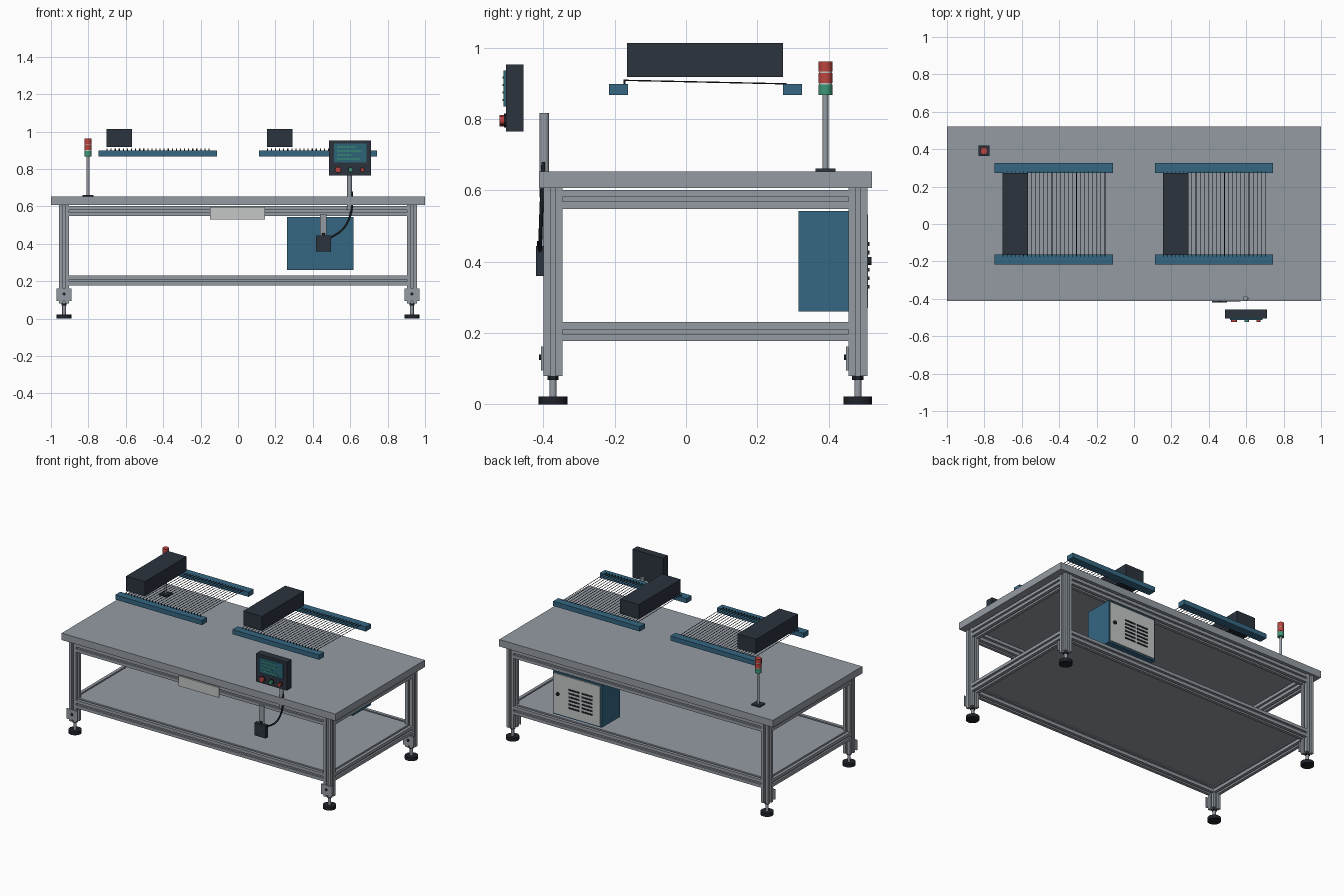
import bpy, bmesh, math
from mathutils import Vector

if "Cube" in bpy.data.objects:
    bpy.data.objects.remove(bpy.data.objects["Cube"])


def material(name, rgb):
    m = bpy.data.materials.new(name)
    m.diffuse_color = (*rgb, 1)
    m.use_nodes = True
    m.node_tree.nodes["Principled BSDF"].inputs["Base Color"].default_value = m.diffuse_color
    return m


GREY = material("aluminium_grey", (0.30, 0.33, 0.37))
DARK = material("charcoal", (0.025, 0.033, 0.048))
BLACK = material("rubber_black", (0.013, 0.016, 0.022))
BLUE = material("steel_blue", (0.035, 0.135, 0.225))
LIGHT = material("light_grey", (0.55, 0.57, 0.56))
RED = material("signal_red", (0.50, 0.06, 0.05))
GREEN = material("signal_green", (0.05, 0.31, 0.18))
SCREEN = material("screen_teal", (0.025, 0.13, 0.18))


def finish(name, bm, mat, smooth=False):
    bmesh.ops.recalc_face_normals(bm, faces=bm.faces)
    mesh = bpy.data.meshes.new(name)
    bm.to_mesh(mesh)
    bm.free()
    mesh.materials.append(mat)
    ob = bpy.data.objects.new(name, mesh)
    bpy.context.collection.objects.link(ob)
    if smooth:
        bpy.ops.object.select_all(action='DESELECT')
        ob.select_set(True)
        bpy.context.view_layer.objects.active = ob
        bpy.ops.object.shade_smooth_by_angle()
    return ob


def box(name, mat, x, y, z):
    """Box from (min, max) pairs on each axis."""
    bm = bmesh.new()
    bmesh.ops.create_cube(bm, size=1)
    for v in bm.verts:
        v.co = [(r[0] + r[1]) / 2 + c * (r[1] - r[0]) for c, r in zip(v.co, (x, y, z))]
    return finish(name, bm, mat)


def add_rod(bm, a, b, r, sides):
    a, b = Vector(a), Vector(b)
    d = b - a
    geo = bmesh.ops.create_cone(bm, cap_ends=True, segments=sides, radius1=r, radius2=r, depth=d.length)
    rot = Vector((0, 0, 1)).rotation_difference(d).to_matrix()
    for v in geo["verts"]:
        v.co = rot @ v.co + (a + b) / 2


def rod(name, mat, a, b, r, sides=24):
    bm = bmesh.new()
    add_rod(bm, a, b, r, sides)
    return finish(name, bm, mat, True)


def slotted_bar(name, a, b, h=0.0265):
    """Square extrusion with a groove along each of its four sides."""
    a, b = Vector(a), Vector(b)
    s, d = h * 0.24, h * 0.55
    side = [(h, -h), (h, -s), (d, -s), (d, s), (h, s)]
    section = []
    for k in range(4):
        c, n = round(math.cos(k * math.pi / 2)), round(math.sin(k * math.pi / 2))
        section += [(x * c - y * n, x * n + y * c) for x, y in side]
    axis = (b - a).normalized()
    up = Vector((0, 1, 0)) if abs(axis.z) > 0.5 else Vector((0, 0, 1))
    u = up.cross(axis)
    bm = bmesh.new()
    face = bm.faces.new([bm.verts.new(a + u * x + up * y) for x, y in section])
    out = bmesh.ops.extrude_face_region(bm, geom=[face])
    bmesh.ops.translate(bm, vec=b - a, verts=[g for g in out["geom"] if isinstance(g, bmesh.types.BMVert)])
    return finish(name, bm, GREY)


# Table top and lower shelf
box("table_top", GREY, (-1, 1), (-0.412, 0.522), (0.607, 0.653))
box("lower_shelf", GREY, (-0.925, 0.925), (-0.365, 0.475), (0.217, 0.2315))

# Legs with levelling feet and foot brackets
FY, BY, LX = -0.373, 0.482, 0.93
for y, row in ((FY, "front"), (BY, "back")):
    for x, hand in ((-LX, "left"), (LX, "right")):
        tag = f"{row}_{hand}"
        slotted_bar(f"leg_{tag}", (x, y, 0.08), (x, y, 0.607))
        rod(f"foot_pad_{tag}", BLACK, (x, y, 0), (x, y, 0.022), 0.04, 32)
        rod(f"foot_stem_{tag}", GREY, (x, y, 0.02), (x, y, 0.082), 0.010, 16)
        rod(f"foot_nut_{tag}", BLACK, (x, y, 0.069), (x, y, 0.08), 0.016, 6)
        box(f"foot_bracket_{tag}", GREY, (x - 0.04, x + 0.04), (y - 0.033, y - 0.0265), (0.095, 0.162))
        rod(f"bracket_bolt_{tag}", BLACK, (x, y - 0.03, 0.132), (x, y - 0.039, 0.132), 0.008, 12)

# Upper and lower frame rails
for z, level in ((0.575, "upper"), (0.204, "lower")):
    for y, row in ((FY, "front"), (BY, "back")):
        slotted_bar(f"{level}_rail_{row}", (-LX + 0.0265, y, z), (LX - 0.0265, y, z))
    for x, hand in ((-LX, "left"), (LX, "right")):
        slotted_bar(f"{level}_rail_{hand}", (x, FY + 0.0265, z), (x, BY - 0.0265, z))

# Blank plate on the front rail
box("front_plate", LIGHT, (-0.15, 0.145), (-0.408, -0.399), (0.53, 0.597))

# Two wire stations: side rails, wires with pegs, and a housing above
for dx, hand in ((0, "left"), (0.857, "right")):
    x0, x1 = -0.746 + dx, -0.113 + dx
    box(f"station_rail_front_{hand}", BLUE, (x0, x1), (-0.216, -0.163), (0.868, 0.899))
    box(f"station_rail_back_{hand}", BLUE, (x0, x1), (0.272, 0.325), (0.868, 0.899))
    box(f"station_housing_{hand}", DARK, (-0.703 + dx, -0.566 + dx), (-0.165, 0.272), (0.918, 1.014))
    wires, pegs = bmesh.new(), bmesh.new()
    for i in range(26):
        x = -0.70 + dx + i * 0.0218
        add_rod(wires, (x, -0.175, 0.909), (x, 0.282, 0.899), 0.0018, 6)
        add_rod(pegs, (x, -0.172, 0.897), (x, -0.172, 0.91), 0.003, 8)
        add_rod(pegs, (x, 0.279, 0.892), (x, 0.279, 0.902), 0.003, 8)
    finish(f"station_wires_{hand}", wires, BLACK)
    finish(f"station_pegs_{hand}", pegs, DARK)

# Control panel with screen, readout lines and buttons
box("control_panel", DARK, (0.487, 0.711), (-0.505, -0.456), (0.766, 0.953))
box("panel_screen", SCREEN, (0.512, 0.686), (-0.512, -0.504), (0.836, 0.936))
for i, width in enumerate((0.10, 0.13, 0.08, 0.12)):
    z = 0.917 - i * 0.021
    box(f"screen_line_{i}", GREEN, (0.53, 0.53 + width), (-0.514, -0.511), (z - 0.003, z + 0.003))
for x, r, mat, name in ((0.535, 0.016, RED, "stop"), (0.602, 0.012, GREEN, "start"), (0.665, 0.011, RED, "reset")):
    rod(f"{name}_button_collar", BLACK, (x, -0.503, 0.796), (x, -0.510, 0.796), r + 0.004)
    rod(f"{name}_button", mat, (x, -0.509, 0.796), (x, -0.523, 0.796), r)

# Panel post, junction box and cable
rod("panel_post", GREY, (0.597, -0.397, 0.58), (0.597, -0.397, 0.817), 0.0135)
box("junction_bracket", GREY, (0.438, 0.474), (-0.408, -0.399), (0.40, 0.56))
box("junction_box", DARK, (0.417, 0.497), (-0.421, -0.399), (0.36, 0.445))
rod("junction_gland", BLACK, (0.457, -0.409, 0.444), (0.457, -0.409, 0.458), 0.009, 12)
curve = bpy.data.curves.new("cable", 'CURVE')
curve.dimensions = '3D'
curve.bevel_depth = 0.0055
curve.bevel_resolution = 2
spline = curve.splines.new('BEZIER')
path = [(0.49, -0.410, 0.43), (0.56, -0.408, 0.478), (0.602, -0.405, 0.56), (0.61, -0.400, 0.68)]
spline.bezier_points.add(len(path) - 1)
for p, co in zip(spline.bezier_points, path):
    p.co = co
    p.handle_left_type = p.handle_right_type = 'AUTO'
curve.materials.append(BLACK)
bpy.context.collection.objects.link(bpy.data.objects.new("cable", curve))

# Electrical cabinet with door, vents and latch
box("cabinet", BLUE, (0.262, 0.618), (0.316, 0.505), (0.26, 0.543))
box("cabinet_door", LIGHT, (0.27, 0.610), (0.504, 0.511), (0.27, 0.533))
for i in range(6):
    z = 0.33 + i * 0.024
    for j, x in enumerate((0.325, 0.42)):
        box(f"vent_{i}_{j}", BLACK, (x, x + 0.08), (0.510, 0.514), (z - 0.005, z + 0.005))
rod("cabinet_latch", BLACK, (0.578, 0.51, 0.402), (0.578, 0.52, 0.402), 0.011, 16)

# Signal tower
sx, sy = -0.802, 0.391
box("tower_base", DARK, (sx - 0.03, sx + 0.03), (sy - 0.028, sy + 0.028), (0.652, 0.662))
rod("tower_pole", GREY, (sx, sy, 0.66), (sx, sy, 0.87), 0.008, 16)
for mat, z0, z1, name in ((GREEN, 0.868, 0.897, "low"), (RED, 0.901, 0.930, "middle"), (RED, 0.934, 0.962, "high")):
    rod(f"tower_lamp_{name}", mat, (sx, sy, z0), (sx, sy, z1), 0.0195)
for z in (0.897, 0.930):
    rod("tower_ring", LIGHT, (sx, sy, z), (sx, sy, z + 0.004), 0.0185)
